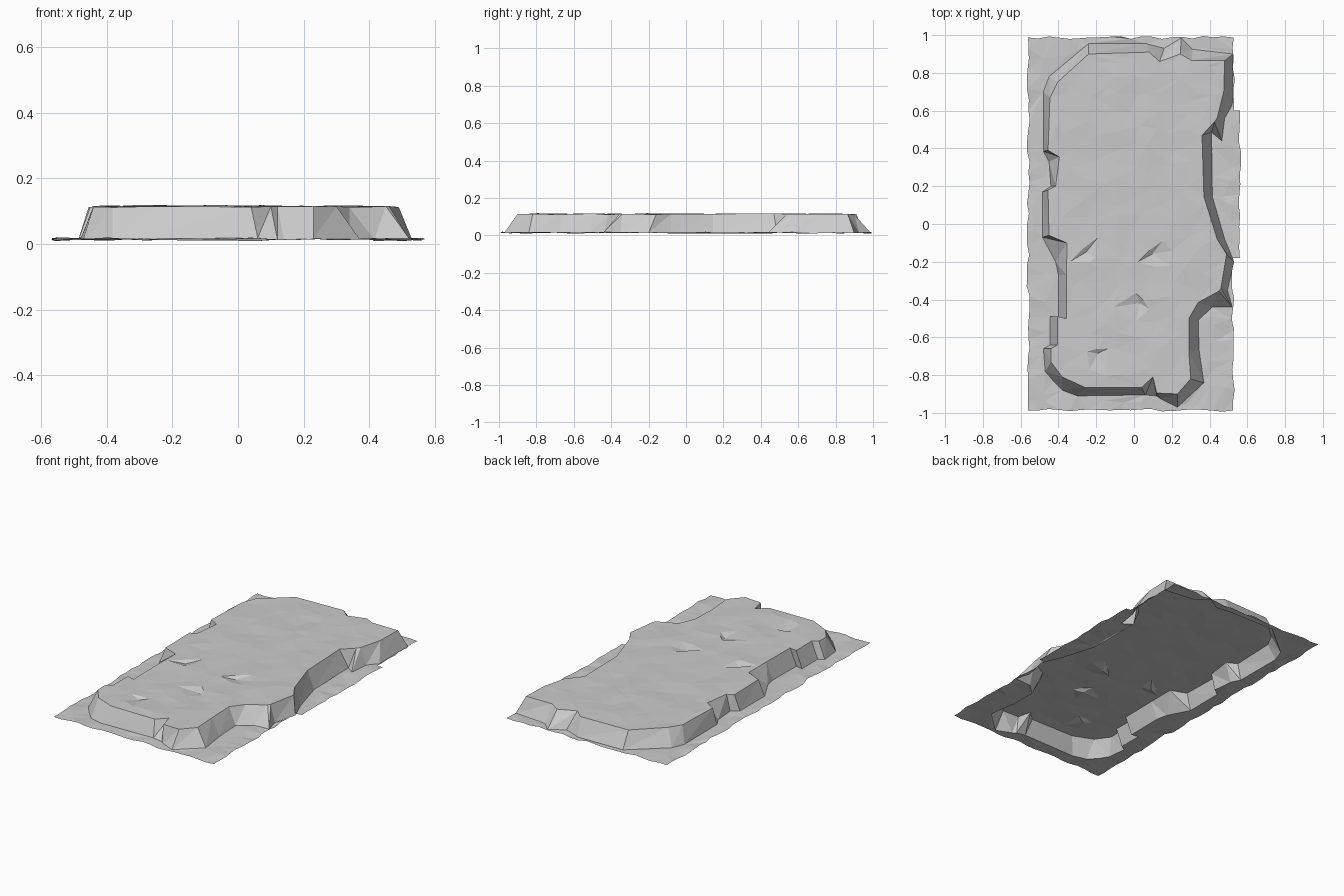
import bpy, math, random
from mathutils import Vector, noise
from mathutils.geometry import delaunay_2d_cdt

if "Cube" in bpy.data.objects:
    bpy.data.objects.remove(bpy.data.objects["Cube"])

random.seed(4)

# Cliff profile pairs, anticlockwise: base x, base y, rim x, rim y
CLIFF = [
    (-.47, -.78, -.44, -.73), (-.38, -.88, -.38, -.81), (-.30, -.91, -.26, -.865),
    (.06, -.905, .04, -.865), (.12, -.91, .10, -.81), (.14, -.925, .12, -.895),
    (.23, -.97, .23, -.90), (.37, -.84, .30, -.82), (.345, -.67, .29, -.67),
    (.34, -.51, .29, -.50), (.415, -.44, .34, -.415), (.52, -.44, .45, -.355),
    (.495, -.35, .46, -.34), (.53, -.20, .49, -.16), (.48, -.08, .44, -.08),
    (.415, .145, .37, .145), (.41, .485, .36, .47), (.465, .44, .425, .54),
    (.48, .56, .44, .56), (.52, .63, .475, .70), (.525, .90, .48, .865),
    (.31, .925, .305, .865), (.25, .985, .245, .90), (.16, .93, .135, .86),
    (.065, .955, .08, .91), (-.24, .955, -.24, .90), (-.45, .78, -.405, .75),
    (-.48, .70, -.445, .67), (-.48, .385, -.455, .39), (-.45, .33, -.395, .355),
    (-.44, .20, -.415, .20), (-.485, .17, -.455, .18), (-.485, -.07, -.45, -.06),
    (-.415, -.20, -.355, -.10), (-.40, -.27, -.357, -.27), (-.40, -.50, -.357, -.50),
    (-.445, -.49, -.405, -.49),
]
base = [Vector(p[:2]) for p in CLIFF[:]]
rim = [Vector(p[2:]) for p in CLIFF[:]]
# Small buttress closing the outline on the lower left
base += [Vector((-.445, -.64)), Vector((-.48, -.66))]
rim += [Vector((-.405, -.64)), Vector((-.44, -.66))]

# Ground outline with the stepped ledge on the right
BORDER = [(-.56, -.987), (.525, -.987), (.525, -.18), (.56, -.18),
          (.56, .60), (.528, .60), (.528, .987), (-.56, .987)]
# Small cracks: start and end on the plateau
CRACKS = [(-.34, -.20, -.19, -.07), (.02, -.20, .15, -.09),
          (.01, -.365, .08, -.45), (-.25, -.675, -.14, -.66)]


def ground_z(p):
    return .014 + .009 * noise.noise((p.x * 9, p.y * 9, 2))


def plateau_z(p):
    z = .114 + .006 * noise.noise((p.x * 7, p.y * 7, 5))
    return z - (.016 if any((p - m).length < .004 for m in crack_low) else 0)


def inside(p, poly):
    hit = False
    for a, b in zip(poly, poly[1:] + poly[:1]):
        if (a.y > p.y) != (b.y > p.y) and p.x < a.x + (p.y - a.y) * (b.x - a.x) / (b.y - a.y):
            hit = not hit
    return hit


def clearance(p, pts):
    return min((p - q).length for q in pts)


def loop_edges(n, start=0):
    return [(start + i, start + (i + 1) % n) for i in range(n)]


def jittered_grid(step):
    pts = []
    for i in range(int(1.2 / step)):
        for j in range(int(2 / step)):
            pts.append(Vector((-.58 + (i + random.uniform(.1, .9)) * step,
                               -1 + (j + random.uniform(.1, .9)) * step)))
    return pts


def make_object(name, verts, faces):
    mesh = bpy.data.meshes.new(name)
    mesh.from_pydata(verts, [], faces)
    mesh.update()
    obj = bpy.data.objects.new(name, mesh)
    bpy.context.collection.objects.link(obj)
    return obj


def sheet(name, pts, edges, height, keep):
    v, _, f, *_ = delaunay_2d_cdt(pts, edges, [], 1, 1e-5)
    faces = [t for t in f if keep(sum((v[i] for i in t), Vector((0, 0))) / len(t))]
    used = sorted({i for t in faces for i in t})
    remap = {old: new for new, old in enumerate(used)}
    make_object(name, [(v[i].x, v[i].y, height(v[i])) for i in used],
                [[remap[i] for i in t] for t in faces])


# Plateau surface with shallow facets and cracks
crack_low, crack_pts = [], []
for x1, y1, x2, y2 in CRACKS:
    a, b = Vector((x1, y1)), Vector((x2, y2))
    side = Vector((b.y - a.y, a.x - b.x)).normalized()
    low = a.lerp(b, .5) + side * .018
    crack_low.append(low)
    crack_pts += [a, b, a.lerp(b, .5) - side * .006, low]
fill = [p for p in jittered_grid(.09)
        if inside(p, rim) and clearance(p, rim + crack_pts) > .04]
sheet("plateau_top", rim + crack_pts + fill, loop_edges(len(rim)),
      plateau_z, lambda c: inside(c, rim))

# Cliff wall
n = len(base)
wall_verts = [(p.x, p.y, ground_z(p)) for p in base] + [(p.x, p.y, plateau_z(p)) for p in rim]
make_object("cliff_wall", wall_verts,
            [q for i, j in loop_edges(n) for q in ((i, j, n + j), (i, n + j, n + i))])

# Ground skirt around the cliff, with a ragged edge
ragged = []
for a, b in zip(BORDER, BORDER[1:] + BORDER[:1]):
    a, b = Vector(a), Vector(b)
    steps = max(1, round((b - a).length / .055))
    side = Vector((b.y - a.y, a.x - b.x)).normalized()
    for k in range(steps):
        offset = random.uniform(-.008, .008) if k else 0
        ragged.append(a.lerp(b, k / steps) + side * offset)
fill = [p for p in jittered_grid(.08) if inside(p, ragged) and not inside(p, base)
        and clearance(p, ragged + base) > .03]
sheet("ground_skirt", base + ragged + fill,
      loop_edges(n) + loop_edges(len(ragged), n), ground_z,
      lambda c: inside(c, ragged) and not inside(c, base))
